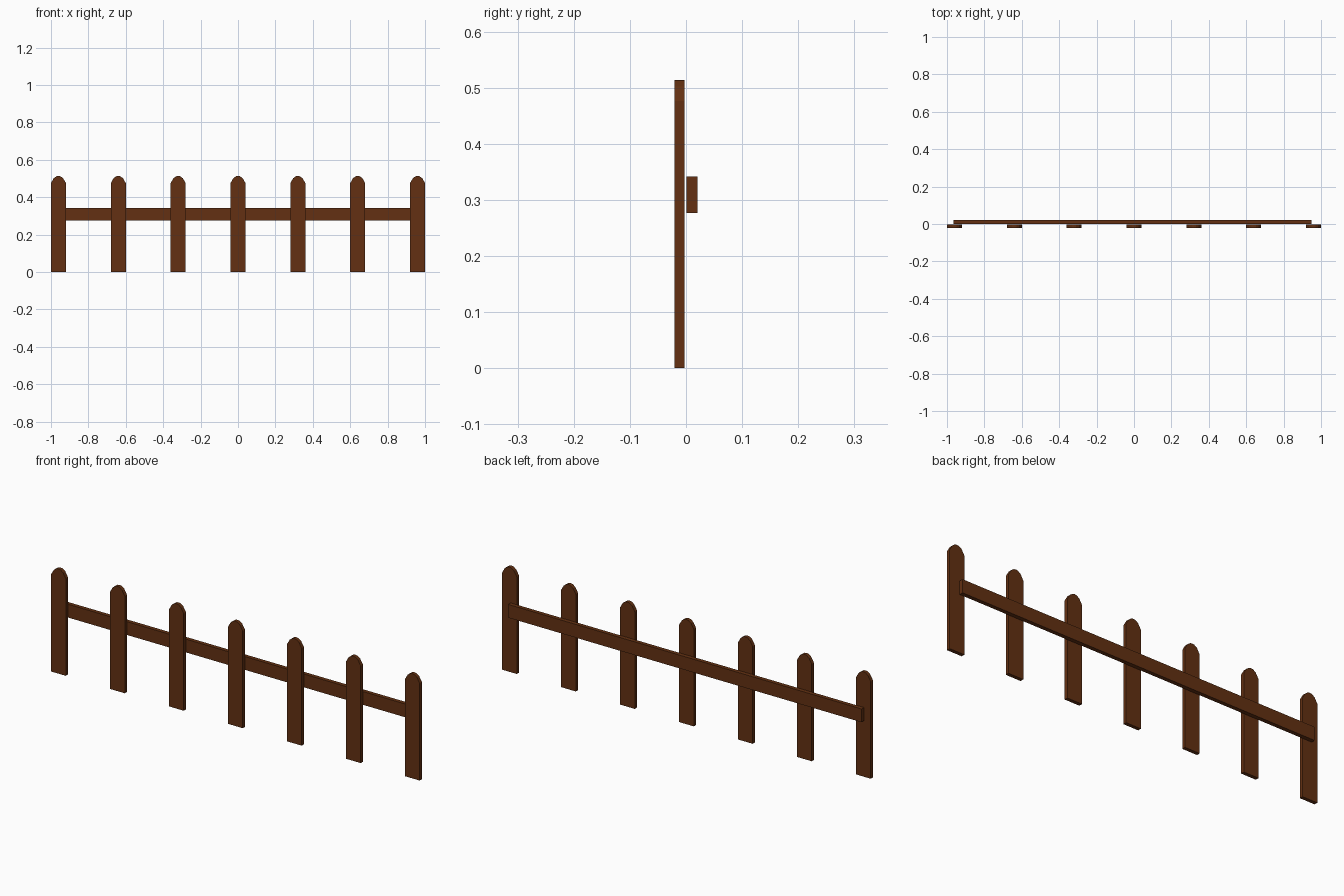
import bpy, bmesh

if "Cube" in bpy.data.objects:
    bpy.data.objects.remove(bpy.data.objects["Cube"])

wood = bpy.data.materials.new("dark_brown_wood")
wood.diffuse_color = (0.125, 0.03, 0.006, 1)
wood.use_nodes = True
wood.node_tree.nodes["Principled BSDF"].inputs["Base Color"].default_value = wood.diffuse_color


def board(name, outline, y0, y1, x=0.0):
    """Extrude an x-z outline from y0 to y1."""
    bm = bmesh.new()
    face = bm.faces.new([bm.verts.new((px, y0, pz)) for px, pz in outline])
    res = bmesh.ops.extrude_face_region(bm, geom=[face])
    moved = [v for v in res["geom"] if isinstance(v, bmesh.types.BMVert)]
    bmesh.ops.translate(bm, verts=moved, vec=(0, y1 - y0, 0))
    bmesh.ops.recalc_face_normals(bm, faces=bm.faces)
    mesh = bpy.data.meshes.new(name)
    bm.to_mesh(mesh)
    bm.free()
    mesh.materials.append(wood)
    ob = bpy.data.objects.new(name, mesh)
    ob.location.x = x
    bpy.context.collection.objects.link(ob)
    return ob


# Pickets with faceted rounded tops
half = [(0.04, 0.0), (0.04, 0.476), (0.025, 0.502), (0.011, 0.512)]
picket = half + [(0.0, 0.514)] + [(-x, z) for x, z in reversed(half)]
for i in range(7):
    board(f"picket_{i + 1}", picket, -0.0205, -0.003, -0.96 + 0.32 * i)

# Single rail behind the pickets
rail = [(-0.966, 0.277), (0.95, 0.277), (0.95, 0.342), (-0.966, 0.342)]
board("rail", rail, 0.001, 0.0205)
